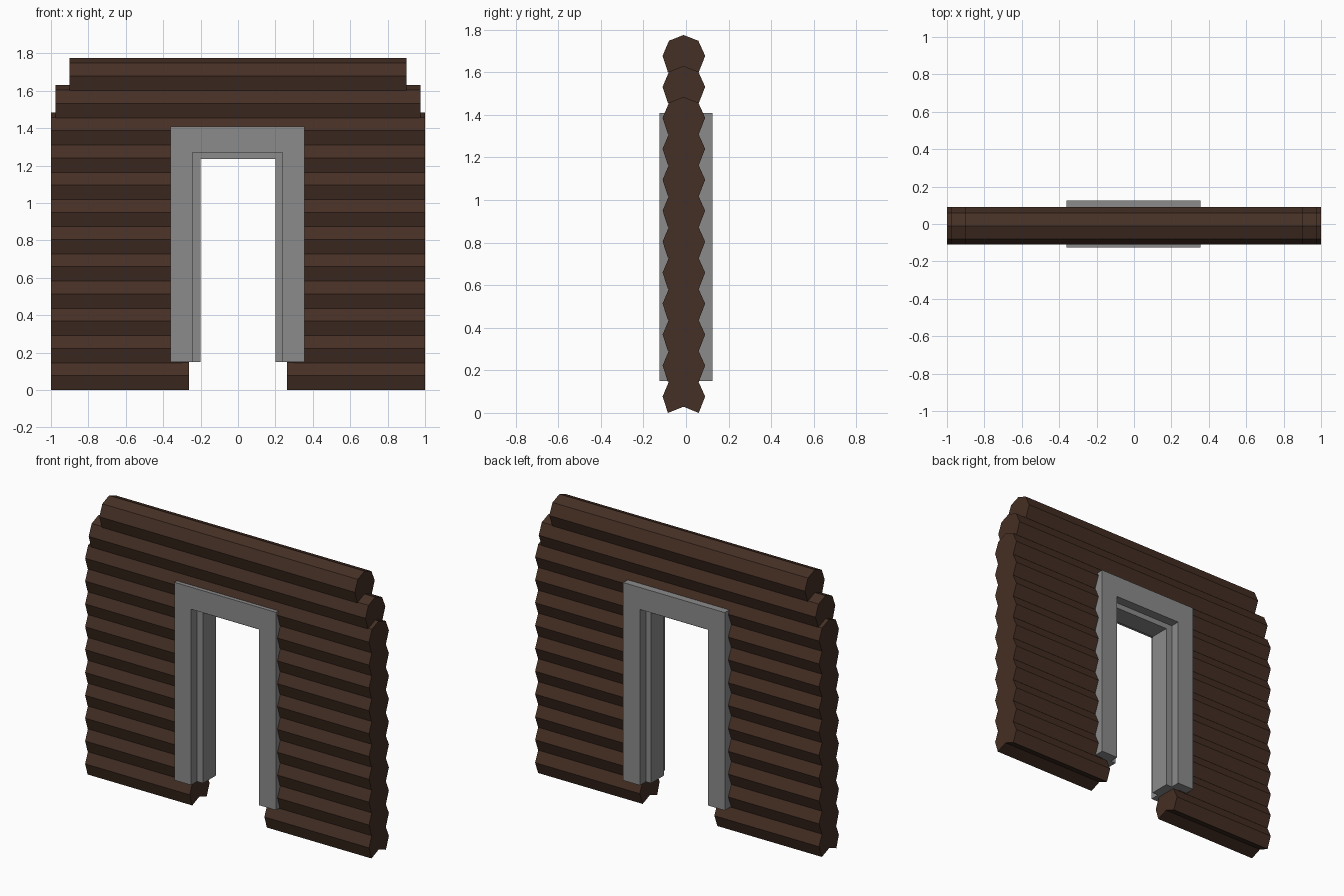
import bpy, bmesh

if "Cube" in bpy.data.objects:
    bpy.data.objects.remove(bpy.data.objects["Cube"])


def material(name, rgb):
    m = bpy.data.materials.new(name)
    m.diffuse_color = (*rgb, 1)
    m.use_nodes = True
    m.node_tree.nodes["Principled BSDF"].inputs["Base Color"].default_value = m.diffuse_color
    return m


WOOD = material("dark brown wood", (0.060, 0.029, 0.018))
GREY = material("grey frame", (0.26, 0.26, 0.26))


def prism(bm, points, offset):
    """Extrude a closed outline by an offset vector."""
    face = bm.faces.new([bm.verts.new(p) for p in points])
    new = bmesh.ops.extrude_face_region(bm, geom=[face])["geom"]
    verts = [g for g in new if isinstance(g, bmesh.types.BMVert)]
    bmesh.ops.translate(bm, verts=verts, vec=offset)


def finish(name, bm, mat):
    bmesh.ops.recalc_face_normals(bm, faces=bm.faces)
    mesh = bpy.data.meshes.new(name)
    bm.to_mesh(mesh)
    bm.free()
    mesh.materials.append(mat)
    bpy.context.collection.objects.link(bpy.data.objects.new(name, mesh))


# Log cross-section (y, z): rounded top, notched underside that sits on the log below
LOG = [(-0.085, 0.0), (-0.11, 0.077), (-0.08, 0.148), (-0.012, 0.175),
       (0.058, 0.148), (0.09, 0.077), (0.06, 0.0), (-0.012, 0.029)]
PITCH = 0.1455


def log(name, x0, x1, z):
    bm = bmesh.new()
    prism(bm, [(x0, y, z + h) for y, h in LOG], (x1 - x0, 0, 0))
    finish(name, bm, WOOD)


# Wall of stacked logs, interrupted by the doorway, with two shorter logs on top
for i in range(12):
    z = i * PITCH
    end = {10: 0.975, 11: 0.90}.get(i, 1.0)
    if i < 9:
        inner = 0.263 if i == 0 else 0.30
        log(f"left_log_{i + 1}", -end, -inner, z)
        log(f"right_log_{i + 1}", inner, end, z)
    else:
        log(f"upper_log_{i + 1}", -end, end, z)


def door_frame(name, outer, outer_top, inner, inner_top, y0, y1, cx):
    """Three mitred boards around a doorway, joined into one U-shaped solid."""
    base = 0.15
    bm = bmesh.new()
    out = [(-outer, base), (-outer, outer_top), (outer, outer_top), (outer, base)]
    inn = [(-inner, base), (-inner, inner_top), (inner, inner_top), (inner, base)]
    ring = [[[bm.verts.new((x + cx, y, z)) for x, z in line]
             for line in (out, inn)] for y in (y0, y1)]
    (fo, fi), (bo, bi) = ring
    for k in range(3):
        for a, b in ((fo, fi), (fi, bi), (bi, bo), (bo, fo)):
            bm.faces.new((a[k], a[k + 1], b[k + 1], b[k]))
    for k in (0, 3):
        bm.faces.new((fo[k], fi[k], bi[k], bo[k]))
    finish(name, bm, GREY)


# Door casing and the narrower stop inside it
door_frame("door_casing", 0.358, 1.41, 0.24, 1.27, -0.125, 0.125, -0.003)
door_frame("door_stop", 0.26, 1.29, 0.20, 1.235, -0.065, 0.065, 0.0)
